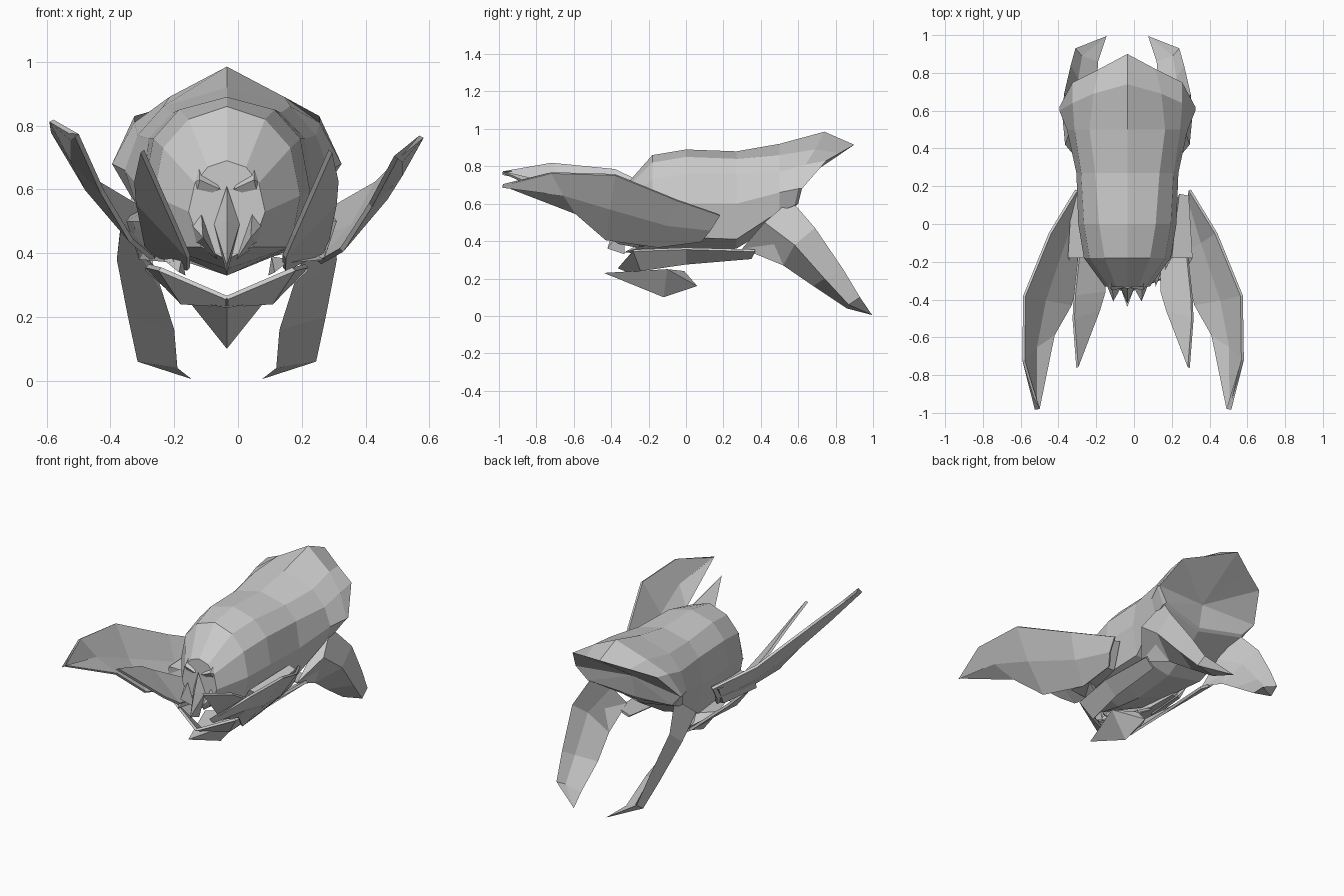
import bpy, bmesh

CX = -0.035  # the skull sits slightly left of centre


def build(name, verts, faces, thick=0.0):
    me = bpy.data.meshes.new(name)
    me.from_pydata(verts, [], faces)
    bm = bmesh.new()
    bm.from_mesh(me)
    bmesh.ops.remove_doubles(bm, verts=bm.verts, dist=0.0005)
    bmesh.ops.recalc_face_normals(bm, faces=bm.faces)
    bm.to_mesh(me)
    bm.free()
    ob = bpy.data.objects.new(name, me)
    bpy.context.collection.objects.link(ob)
    if thick:
        mod = ob.modifiers.new("thickness", "SOLIDIFY")
        mod.thickness = thick
        mod.offset = 0
    return ob


def loft(name, rows, closed=False, caps=False, thick=0.0):
    n = len(rows[0])
    verts = [p for r in rows for p in r]
    faces = []
    for i in range(len(rows) - 1):
        for j in range(n if closed else n - 1):
            k = (j + 1) % n
            faces.append((i*n + j, i*n + k, (i+1)*n + k, (i+1)*n + j))
    if caps:
        faces.append(tuple(range(n)))
    return build(name, verts, faces, thick)


def side(pts, s, off=CX, lift=0.0):
    """Place right-hand points on side s; lift raises the left side forward."""
    return [(s*x + off, y, z + (lift * max(0, -y) if s < 0 else 0)) for x, y, z in pts]


# Skull: half rings from ridge to underside, mirrored into full rings
halves = [[(x, y, z) for x, z in prof] for y, prof in [
    (-0.33, [(0, .69), (.06, .67), (.10, .62), (.12, .53), (.08, .42), (0, .38)]),
    (-0.18, [(0, .86), (.12, .82), (.20, .73), (.23, .58), (.20, .42), (0, .35)]),
    (0.0, [(0, .89), (.15, .85), (.23, .76), (.26, .60), (.22, .42), (0, .33)]),
    (0.27, [(0, .88), (.17, .84), (.245, .76), (.27, .60), (.24, .41), (0, .36)]),
    (0.50, [(0, .92), (.20, .86), (.28, .77), (.32, .66), (.29, .56), (0, .50)]),
]]
# flared crest and its rear rim, then the hollow behind it
halves += [
    [(0, .74, .985), (.18, .69, .89), (.29, .64, .81), (.36, .60, .68), (.30, .58, .59), (0, .54, .54)],
    [(0, .90, .915), (.15, .82, .87), (.29, .75, .83), (.36, .62, .68), (.29, .60, .60), (0, .55, .56)],
    [(0, .58, .70)] * 6,
]
rings = [side(h, 1) + side(h[-2:0:-1], -1) for h in halves]
loft("skull_and_crest", rings, closed=True, caps=True)

for s, tag in ((1, "right"), (-1, "left")):
    # Large outer horn sweeping forward
    top = [(.30, .18, .54), (.44, -.05, .62), (.575, -.38, .755), (.58, -.72, .765), (.50, -.98, .70)]
    low = [(.26, .08, .40), (.26, -.15, .37), (.33, -.43, .41), (.42, -.59, .55), (.50, -.98, .70)]
    mid = [((a[0]+b[0])/2 + .015, (a[1]+b[1])/2, (a[2]+b[2])/2 - .01) for a, b in zip(top, low)]
    loft(tag + "_outer_horn", [side(r, s, -.005, .07) for r in (top, mid, low)], thick=.015)

    # Root joining the outer horn to the cheek
    root = [[(.26, .16, .54), (.31, .15, .53), (.28, .06, .40), (.22, .06, .40)],
            [(.22, -.18, .50), (.33, -.18, .50), (.29, -.25, .38), (.18, -.25, .37)]]
    loft(tag + "_horn_root", [side(r, s, -.02) for r in root], closed=True, caps=True)

    # Inner horn rising beside the face
    top = [(.28, -.10, .41), (.31, -.38, .56), (.315, -.50, .63), (.295, -.76, .72)]
    low = [(.15, -.15, .35), (.15, -.36, .39), (.18, -.46, .46), (.295, -.76, .72)]
    loft(tag + "_inner_horn", [side(top, s, -.005), side(low, s, -.005)], thick=.015)

    # Rear horn curving down and back
    rows = [
        [(.28, .56, .62), (.33, .42, .50), (.23, .30, .36), (.25, .42, .50)],
        [(.335, .69, .47), (.345, .58, .38), (.20, .52, .27), (.29, .60, .40)],
        [(.30, .84, .25), (.31, .74, .20), (.165, .68, .16), (.26, .77, .21)],
        [(.275, .93, .10), (.28, .87, .06), (.155, .86, .04), (.24, .89, .08)],
        [(.11, .995, .005)] * 4]
    loft(tag + "_rear_horn", [side(r, s) for r in rows], closed=True, caps=True)

    # Mandible plate wrapping under the face
    up = [(.25, .37, .35), (.25, .0, .36), (.21, -.28, .35), (.0, -.36, .26)]
    dn = [(.18, .35, .31), (.17, .0, .28), (.14, -.24, .245), (.0, -.30, .235)]
    loft(tag + "_mandible", [side(up, s), side(dn, s)], thick=.015)

    # Pointed eye, cheek and tooth shards: rim points and a forward apex
    for part, rim, apex in (
        ("eye", [(.15, -.25, .60), (.09, -.26, .71), (.02, -.34, .60), (.10, -.31, .57)], (.085, -.35, .63)),
        ("cheek", [(.13, -.27, .51), (.08, -.32, .53), (.03, -.33, .38), (.10, -.29, .43)], (.075, -.41, .45)),
        ("tooth", [(.20, -.20, .38), (.14, -.24, .39), (.13, -.20, .33)], (.15, -.33, .34)),
    ):
        n = len(rim)
        build(tag + "_" + part, side(rim + [apex], s),
              [(i, (i+1) % n, n) for i in range(n)] + [tuple(range(n))])

# Nose ridge running down into a spike
nose = [(0, -.34, .61), (.04, -.33, .49), (0, -.33, .33), (-.04, -.33, .49), (0, -.42, .36), (0, -.38, .50)]
build("nose", side(nose, 1), [(0, 1, 5), (1, 4, 5), (1, 2, 4), (0, 5, 3), (5, 4, 3), (4, 2, 3), (0, 3, 2, 1)])

# Chin wedge below the mandibles
chin = [(0, -.44, .23), (.12, -.10, .25), (0, -.01, .24), (-.12, -.10, .25), (0, -.12, .10), (0, .06, .16)]
build("chin", side(chin, 1), [(0, 1, 2), (0, 2, 3), (0, 4, 1), (0, 3, 4), (1, 4, 5), (3, 5, 4), (1, 5, 2), (3, 2, 5)])
